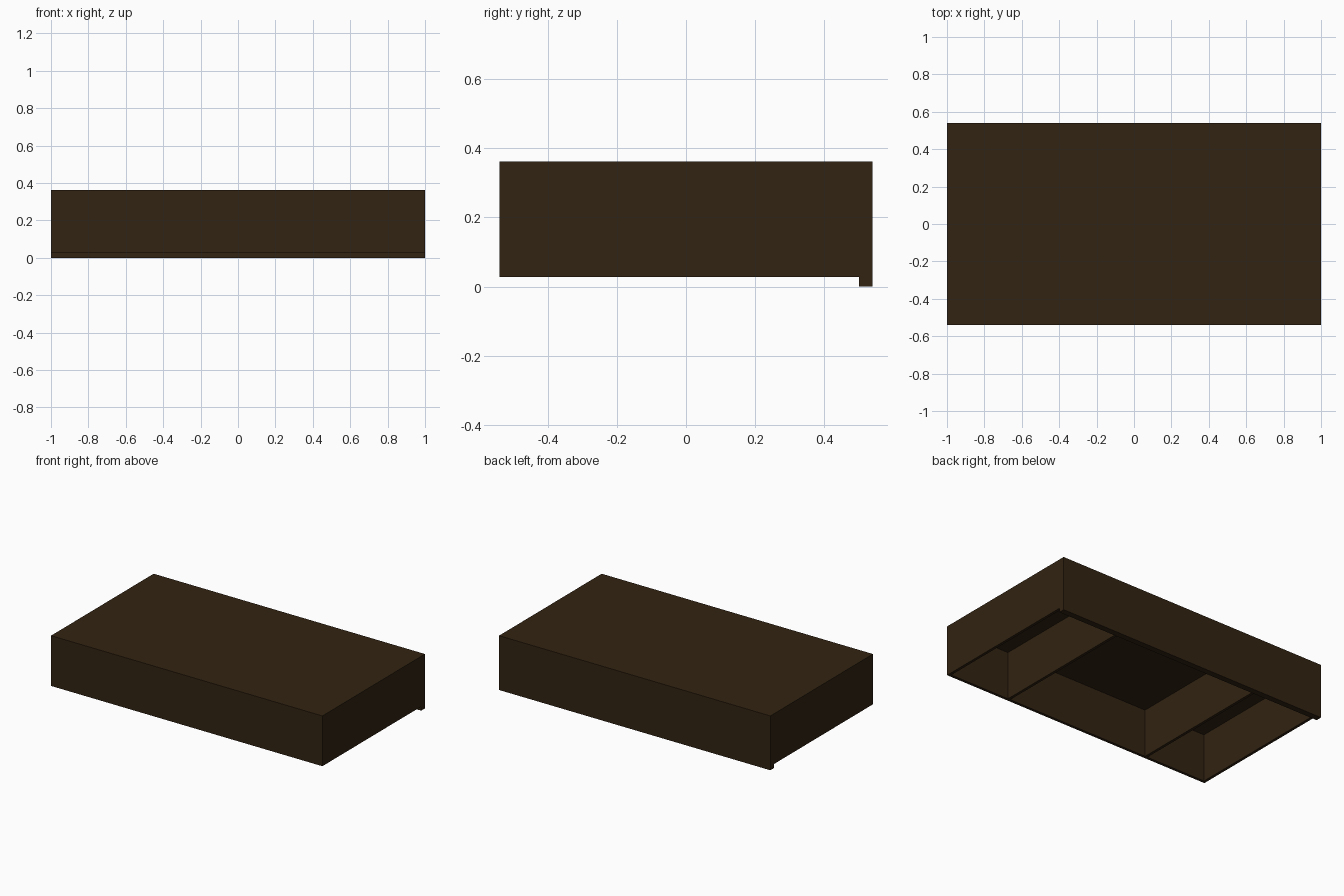
import bpy

if "Cube" in bpy.data.objects:
    bpy.data.objects.remove(bpy.data.objects["Cube"])

wood = bpy.data.materials.new("dark_wood")
wood.diffuse_color = (0.032, 0.017, 0.006, 1)
wood.use_nodes = True
wood.node_tree.nodes["Principled BSDF"].inputs["Base Color"].default_value = wood.diffuse_color

W, D = 1.0, 0.54          # half width, half depth
Z0, Z1 = 0.027, 0.362     # underside of the walls, top of the box
T, BACK = 0.018, 0.04     # board thickness, thicker back panel


def board(name, x, y, z):
    """Box panel between the given (min, max) ranges."""
    bpy.ops.mesh.primitive_cube_add(size=1, location=[sum(r) / 2 for r in (x, y, z)])
    o = bpy.context.object
    o.name = name
    o.scale = [r[1] - r[0] for r in (x, y, z)]
    bpy.ops.object.transform_apply(location=False, rotation=False, scale=True)
    o.data.materials.append(wood)


inner_y = (-D + T, D - BACK)

# Top board and front wall
board("top_board", (-W, W), (-D, D - BACK), (Z1 - T, Z1))
board("front_wall", (-W, W), (-D, -D + T), (Z0, Z1 - T))

# Thicker back panel that hangs down below the other walls
board("back_panel", (-W, W), (D - BACK, D), (0, Z1))

# End walls and inner dividers, mirrored left and right
for side, s in (("left", -1), ("right", 1)):
    for part, a, b in (("end_wall", W - T, W), ("divider", 0.524, 0.524 + T)):
        board(f"{side}_{part}", sorted((s * a, s * b)), inner_y, (Z0, Z1 - T))
